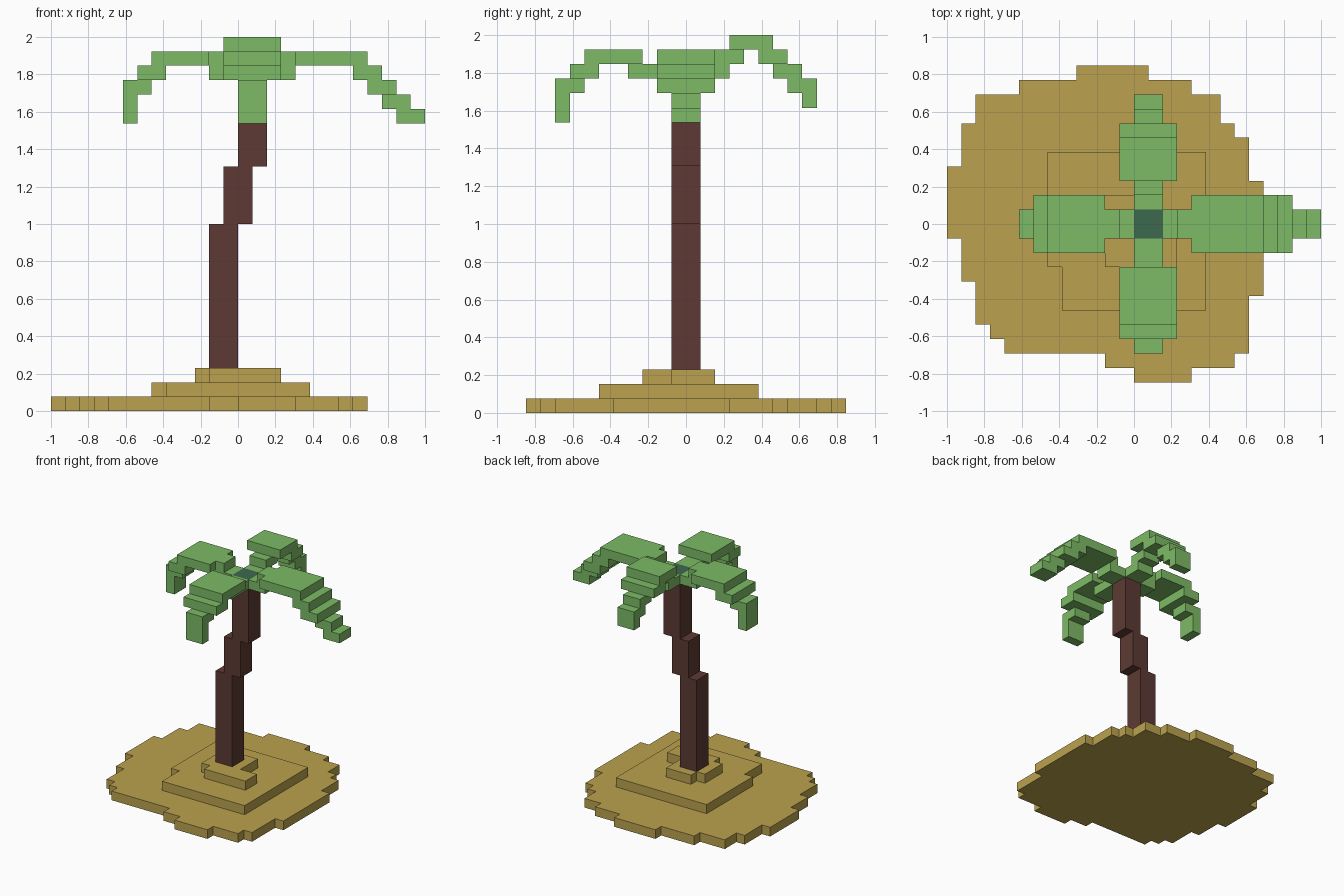
import bpy
import bmesh

cube = bpy.data.objects.get("Cube")
if cube:
    bpy.data.objects.remove(cube, do_unlink=True)

U = 1 / 13  # size of one block; all dimensions below are in blocks


def material(name, rgb):
    linear = [((c / 255 + 0.055) / 1.055) ** 2.4 for c in rgb] + [1.0]
    mat = bpy.data.materials.new(name)
    mat.use_nodes = True
    mat.diffuse_color = linear
    bsdf = next(n for n in mat.node_tree.nodes if n.type == 'BSDF_PRINCIPLED')
    bsdf.inputs["Base Color"].default_value = linear
    return mat


SAND = material("sand", (187, 162, 78))
BARK = material("bark_brown", (93, 58, 51))
LEAF = material("leaf_green", (125, 187, 102))
CORE = material("dark_green", (61, 104, 78))


def finish(name, bm, mat):
    bmesh.ops.scale(bm, vec=(U, U, U), verts=bm.verts)
    bmesh.ops.recalc_face_normals(bm, faces=bm.faces)
    mesh = bpy.data.meshes.new(name)
    bm.to_mesh(mesh)
    bm.free()
    mesh.materials.append(mat)
    obj = bpy.data.objects.new(name, mesh)
    bpy.context.collection.objects.link(obj)
    return obj


def boxes(name, parts, mat):
    """One object from blocks given as (x0, x1, y0, y1, z0, z1)."""
    bm = bmesh.new()
    for x0, x1, y0, y1, z0, z1 in parts:
        verts = bmesh.ops.create_cube(bm, size=1)["verts"]
        bmesh.ops.scale(bm, vec=(x1 - x0, y1 - y0, z1 - z0), verts=verts)
        bmesh.ops.translate(bm, vec=((x0 + x1) / 2, (y0 + y1) / 2, (z0 + z1) / 2), verts=verts)
    return finish(name, bm, mat)


def slab(name, rows, y_end, z):
    """One-block-high slab with a stepped outline; rows are (y_top, x0, x1), back to front."""
    left, right = [], []
    for i, (y, x0, x1) in enumerate(rows):
        y_next = rows[i + 1][0] if i + 1 < len(rows) else y_end
        for side, x in ((left, x0), (right, x1)):
            if side and side[-1][0] == x:
                side[-1] = (x, y_next)      # straight run: extend it
            else:
                side += [(x, y), (x, y_next)]
    bm = bmesh.new()
    face = bm.faces.new([bm.verts.new((x, y, z)) for x, y in left + right[::-1]])
    top = bmesh.ops.extrude_face_region(bm, geom=[face])["geom"]
    bmesh.ops.translate(bm, vec=(0, 0, 1), verts=[v for v in top if isinstance(v, bmesh.types.BMVert)])
    return finish(name, bm, SAND)


# Sand island in three stepped layers
slab("island_base", [(11, -4, 1), (10, -8, 4), (9, -11, 6), (7, -12, 7), (6, -12, 8),
                     (4, -13, 8), (3, -13, 9), (-1, -12, 9), (-4, -11, 9), (-5, -11, 8),
                     (-7, -10, 8), (-8, -9, 8), (-9, -2, 7), (-10, 0, 4)], -11, 0)
slab("island_middle", [(5, -6, 5), (-3, -5, 5)], -6, 1)
slab("island_top", [(2, -2, 1), (1, -3, 1), (-1, -3, 3), (-2, -2, 3)], -3, 2)

# Leaning trunk in three shifted segments
for name, x, z0, z1 in (("trunk_lower", -2, 3, 13), ("trunk_middle", -1, 13, 17),
                        ("trunk_upper", 0, 17, 23)):
    boxes(name, [(x, x + 2, -1, 1, z0, z1)], BARK)
boxes("crown_core", [(0, 2, -1, 1, 23, 24)], CORE)


# Fronds: steps of (start, end, half_width, z0, z1) along one axis
def frond(name, axis, steps):
    parts = []
    for a, b, w, z0, z1 in steps:
        if axis == 'x':
            parts.append((a, b, -w, w, z0, z1))
        else:
            parts.append((1 - w, 1 + w, a, b, z0, z1))
    return boxes(name, parts, LEAF)


frond("left_frond", 'x', [(2, 4, 1, 23, 24), (3, 4, 1, 24, 25), (4, 9, 2, 24, 25),
                          (8, 10, 2, 23, 24), (9, 11, 2, 22, 23),
                          (10, 12, 1, 21, 22), (11, 13, 1, 20, 21)])
frond("right_frond", 'x', [(-2, 0, 1, 23, 24), (-2, -1, 1, 24, 25), (-6, -2, 2, 24, 25),
                           (-7, -5, 2, 23, 24), (-8, -6, 1, 22, 23), (-8, -7, 1, 20, 22)])
frond("front_frond", 'y', [(-4, -1, 1, 23, 24), (-7, -3, 2, 24, 25), (-8, -6, 2, 23, 24),
                           (-9, -7, 1, 22, 23), (-9, -8, 1, 20, 22)])
frond("back_frond", 'y', [(1, 3, 1, 23, 24), (2, 4, 1, 24, 25), (3, 6, 2, 25, 26),
                          (5, 7, 2, 24, 25), (6, 8, 1, 23, 24), (7, 9, 1, 22, 23),
                          (8, 9, 1, 21, 22)])
